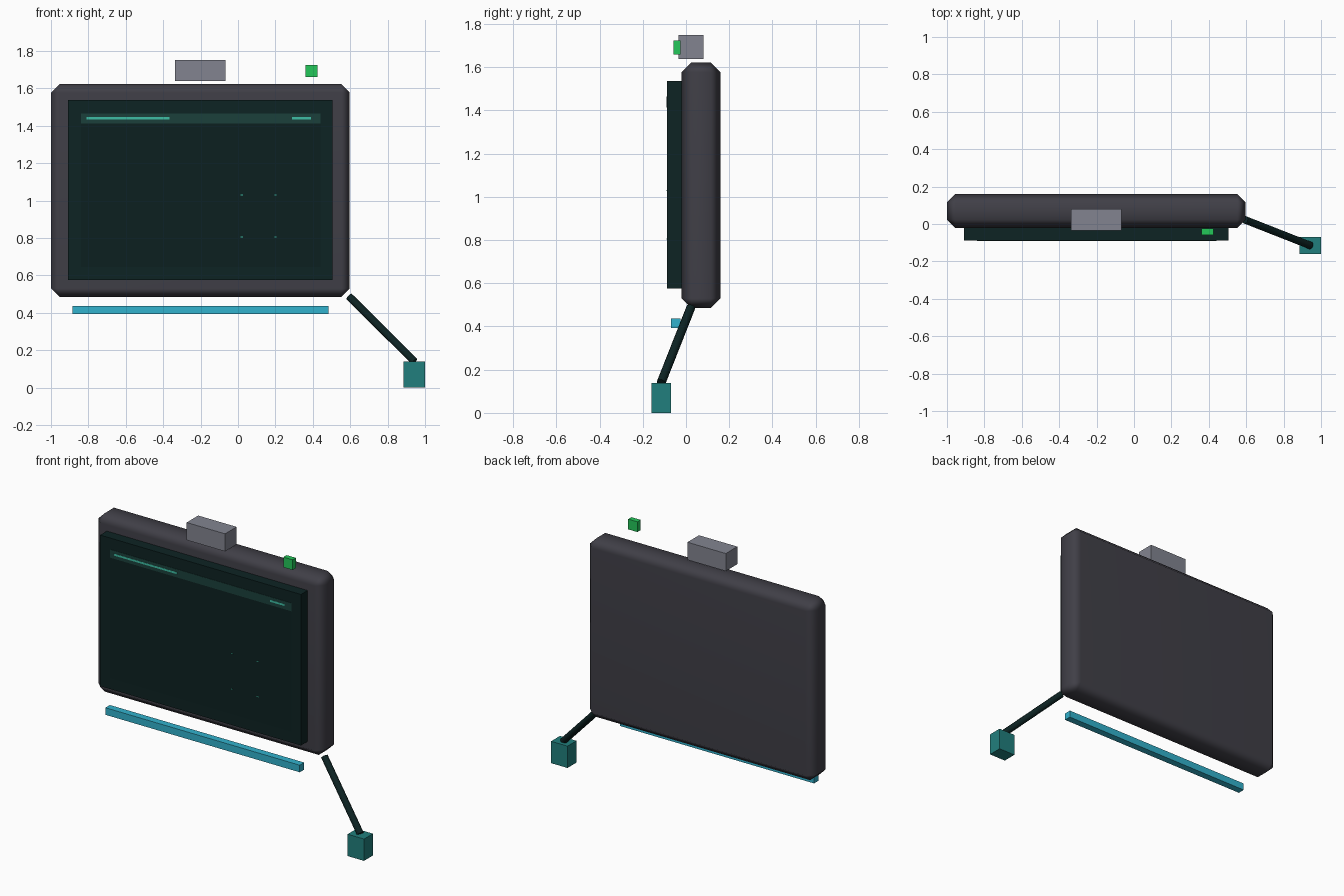
import bpy
from mathutils import Vector

if "Cube" in bpy.data.objects:
    bpy.data.objects.remove(bpy.data.objects["Cube"])


def material(name, rgb):
    """Flat colour from 0-255 sRGB values, stored as linear."""
    lin = [((c / 255 + 0.055) / 1.055) ** 2.4 if c > 10 else c / 255 / 12.92 for c in rgb]
    m = bpy.data.materials.new(name)
    m.diffuse_color = (*lin, 1)
    m.use_nodes = True
    m.node_tree.nodes["Principled BSDF"].inputs["Base Color"].default_value = m.diffuse_color
    return m


CASE = material("charcoal", (64, 63, 71))
SCREEN = material("dark_glass", (13, 35, 35))
PANEL = material("panel_glass", (12, 32, 32))
HEADER = material("deep_green", (27, 64, 59))
MINT = material("mint", (62, 190, 165))
GREY = material("cool_grey", (130, 132, 144))
GREEN = material("signal_green", (36, 199, 90))
CYAN = material("cyan", (50, 178, 205))
TEAL = material("teal", (33, 127, 125))


def box(name, x, y, z, mat):
    """Box from (min, max) pairs on each axis."""
    centre = [(a + b) / 2 for a, b in (x, y, z)]
    bpy.ops.mesh.primitive_cube_add(size=1, location=centre)
    ob = bpy.context.object
    ob.name = name
    ob.scale = [b - a for a, b in (x, y, z)]
    bpy.ops.object.transform_apply(location=False, rotation=False, scale=True)
    ob.data.materials.append(mat)
    return ob


# chamfered display housing
housing = box("housing", (-1.0, 0.597), (-0.021, 0.16), (0.485, 1.622), CASE)
bevel = housing.modifiers.new("chamfer", 'BEVEL')
bevel.width = 0.045
bevel.segments = 1
housing.data.shade_smooth()
housing.modifiers.new("flat_panels", 'WEIGHTED_NORMAL')

# raised screen with thin display layers
FRONT = -0.088
box("screen", (-0.91, 0.505), (FRONT, -0.015), (0.575, 1.537), SCREEN)


def plate(name, x, z, layer, mat):
    return box(name, x, (FRONT - 0.001 * layer, FRONT + 0.002), z, mat)


plate("display_panel", (-0.84, 0.44), (0.645, 1.465), 1, PANEL)
plate("header_bar", (-0.84, 0.44), (1.413, 1.465), 2, HEADER)
plate("header_strip_left", (-0.81, -0.365), (1.434, 1.446), 3, MINT)
plate("header_strip_right", (0.29, 0.39), (1.434, 1.446), 3, MINT)

# tiny marks on the display
for i, x in enumerate((0.02, 0.2)):
    for j, z in enumerate((0.805, 1.03)):
        plate(f"display_mark_{i}{j}", (x - 0.006, x + 0.006), (z - 0.002, z + 0.002), 2, MINT)

# top unit, indicator and light bar
box("top_unit", (-0.337, -0.067), (-0.035, 0.081), (1.638, 1.75), GREY)
box("indicator", (0.36, 0.425), (-0.058, -0.025), (1.66, 1.725), GREEN)
box("light_bar", (-0.885, 0.484), (-0.07, -0.025), (0.392, 0.437), CYAN)

# sloping arm and its foot block
a, b = Vector((0.594, 0.022, 0.487)), Vector((0.943, -0.115, 0.14))
bpy.ops.mesh.primitive_cylinder_add(vertices=10, radius=0.021, depth=(b - a).length,
                                    location=(a + b) / 2)
arm = bpy.context.object
arm.name = "arm"
arm.rotation_euler = (b - a).to_track_quat('Z', 'Y').to_euler()
arm.data.materials.append(SCREEN)
bpy.ops.object.shade_smooth_by_angle(angle=0.7)
box("foot_block", (0.884, 1.0), (-0.16, -0.07), (0.0, 0.139), TEAL)
